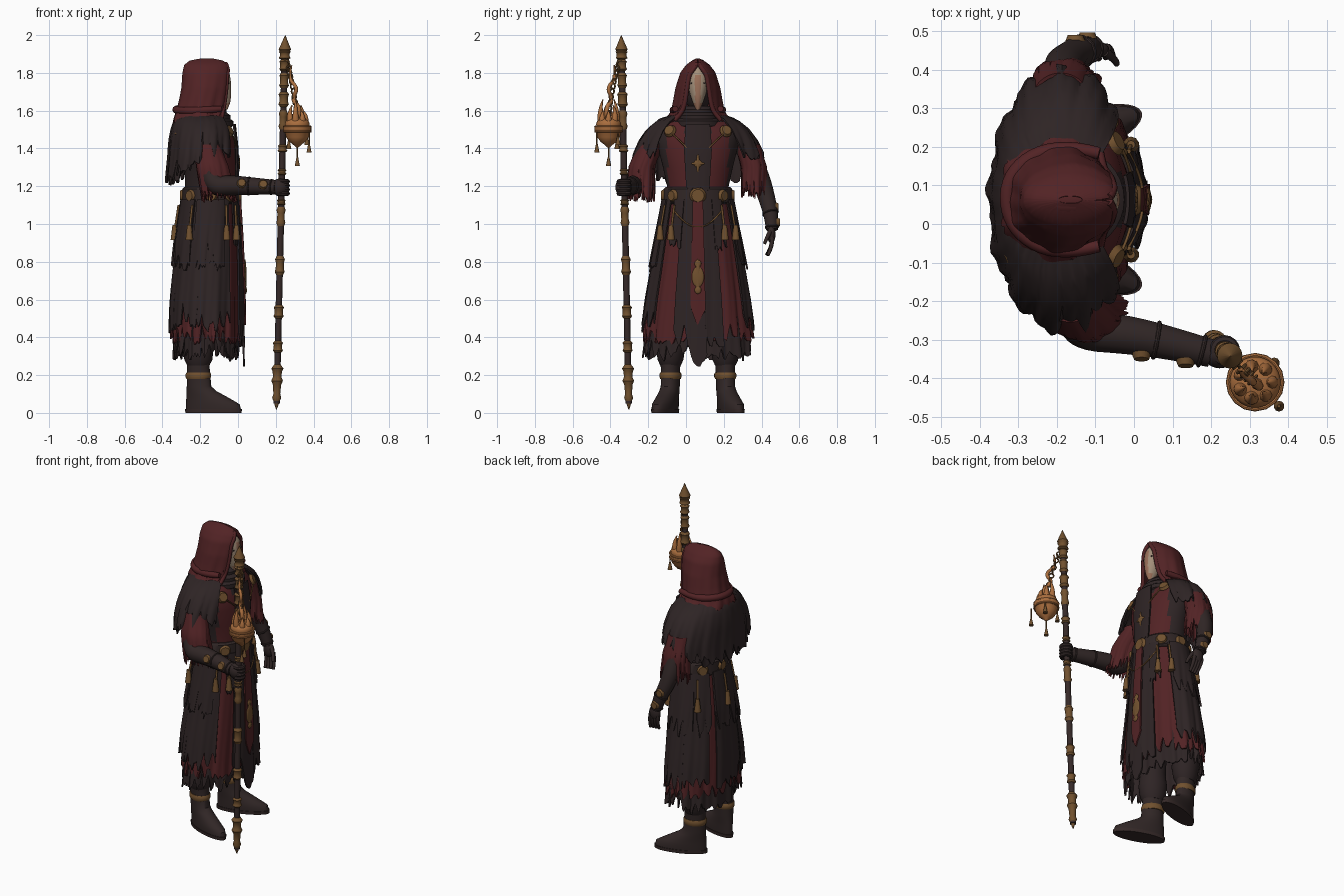
import bpy, bmesh, math, random
from mathutils import Vector, Matrix

if "Cube" in bpy.data.objects:
    bpy.data.objects.remove(bpy.data.objects["Cube"])

random.seed(4)
CY = 0.063                      # side-to-side centre of the figure, which faces +x


def material(name, r, g, b):
    m = bpy.data.materials.new(name)
    m.diffuse_color = (r, g, b, 1)
    m.use_nodes = True
    m.node_tree.nodes["Principled BSDF"].inputs["Base Color"].default_value = m.diffuse_color
    return m


BLACK = material("charcoal cloth", .027, .0175, .018)
RED = material("dark red cloth", .084, .0165, .018)
GOLD = material("aged brass", .165, .082, .028)
COPPER = material("copper", .40, .155, .048)
BONE = material("bone", .36, .27, .19)
ROSE = material("rosy bone", .32, .16, .10)
LEATHER = material("dark leather", .030, .0195, .019)
WOOD = material("dark wood", .036, .022, .021)


def add(name, bm, mats, rule=None):
    bmesh.ops.recalc_face_normals(bm, faces=bm.faces)
    if rule:
        for f in bm.faces:
            f.material_index = rule(f.calc_center_median())
    me = bpy.data.meshes.new(name)
    bm.to_mesh(me)
    bm.free()
    for m in mats if isinstance(mats, list) else [mats]:
        me.materials.append(m)
    ob = bpy.data.objects.new(name, me)
    bpy.context.collection.objects.link(ob)
    return ob


def loft(name, rings, mats, n=32, rule=None, matrix=None):
    """Stack of horizontal ellipses: (z, cx, cy, rx, ry)."""
    bm = bmesh.new()
    rows = [[bm.verts.new((cx + rx * math.cos(k * math.tau / n), cy + ry * math.sin(k * math.tau / n), z))
             for k in range(n)] for z, cx, cy, rx, ry in rings]
    for p, q in zip(rows, rows[1:]):
        for k in range(n):
            bm.faces.new((p[k], p[(k + 1) % n], q[(k + 1) % n], q[k]))
    bm.faces.new(rows[0])
    bm.faces.new(rows[-1])
    if matrix:
        bm.transform(matrix)
    return add(name, bm, mats, rule)


def sample(prof, z):
    for p, q in zip(prof, prof[1:]):
        if z >= q[0] or q is prof[-1]:
            t = min(1, max(0, (p[0] - z) / (p[0] - q[0])))
            return [u + (v - u) * t for u, v in zip(p, q)]


def cloth(name, prof, mat, hem, a0=0, a1=360, off=0, jag=.08, fold=.03, rows=10, pleats=13):
    """Ragged sheet round a profile (z, cx, cy, rx, ry[, opening angle]), top first."""
    bm, n = bmesh.new(), max(8, int((a1 - a0) / 2.5))
    closed = a1 - a0 == 360 and len(prof[0]) == 5
    teeth = [random.random() for _ in range(n)]
    ph, grid = random.random() * 6, []
    for i in range(n if closed else n + 1):
        a = a0 + (a1 - a0) * i / n
        zb = hem(a) if callable(hem) else hem
        zb += jag * (abs((i / 5) % 1 - .5) * 2 * teeth[i // 5] + .3 * teeth[i % n] - .4)
        col = []
        for j in range(rows + 1):
            t = j / rows
            s = sample(prof, prof[0][0] + (zb - prof[0][0]) * t)
            b = math.radians(a if len(s) == 5 else s[5] + (360 - 2 * s[5]) * i / n)
            w = 1 + fold * t * (math.sin(pleats * b + ph) + .5 * math.sin(2.3 * pleats * b + ph + 4 * t))
            z = prof[0][0] + (zb - prof[0][0]) * t
            col.append(bm.verts.new((s[1] + (s[3] * w + off) * math.cos(b),
                                     s[2] + (s[4] * w + off) * math.sin(b), z)))
        grid.append(col)
    for p, q in zip(grid, grid[1:] + grid[:1] if closed else grid[1:]):
        for j in range(rows):
            bm.faces.new((p[j], q[j], q[j + 1], p[j + 1]))
    ob = add(name, bm, mat)
    mod = ob.modifiers.new("thickness", "SOLIDIFY")
    mod.thickness, mod.offset = .009, 0
    return ob


def tube(name, pts, mat, order=3):
    """Smooth tube through points (x, y, z, radius)."""
    cu = bpy.data.curves.new(name, "CURVE")
    cu.dimensions, cu.bevel_depth, cu.bevel_resolution, cu.use_fill_caps = "3D", 1, 3, True
    sp = cu.splines.new("NURBS")
    sp.points.add(len(pts) - 1)
    for p, (x, y, z, r) in zip(sp.points, pts):
        p.co, p.radius = (x, y, z, 1), r
    sp.order_u, sp.use_endpoint_u, sp.resolution_u = order, True, 6
    cu.materials.append(mat)
    ob = bpy.data.objects.new(name, cu)
    bpy.context.collection.objects.link(ob)
    return ob


def ball(name, loc, size, mat):
    bm = bmesh.new()
    bmesh.ops.create_uvsphere(bm, u_segments=20, v_segments=12, radius=1,
                              matrix=Matrix.Translation(loc) @ Matrix.Diagonal((*size, 1)))
    return add(name, bm, mat)


def disc(name, loc, out, r, mat=GOLD, depth=.016, r2=None, n=20):
    """Medallion or cone with its axis along 'out'."""
    bm = bmesh.new()
    m = Matrix.Translation(loc) @ Vector(out).to_track_quat("Z", "Y").to_matrix().to_4x4()
    bmesh.ops.create_cone(bm, cap_ends=True, segments=n, radius1=r, radius2=r * .75 if r2 is None else r2,
                          depth=depth, matrix=m)
    return add(name, bm, mat)


def ring(name, loc, axis, R, r, mat):
    bpy.ops.mesh.primitive_torus_add(major_radius=R, minor_radius=r, major_segments=16, minor_segments=8,
                                     location=loc, rotation=Vector(axis).to_track_quat("Z", "Y").to_euler())
    ob = bpy.context.object
    ob.name = name
    ob.data.materials.append(mat)


# boots, baggy trousers and ankle bands, toes turned out
for side in (-1, 1):
    m = Matrix.Translation((-.21, CY + side * .145, 0)) @ Matrix.Rotation(side * .34, 4, "Z")
    loft("boot_sole", [(0, .085, 0, .157, .054), (.02, .085, 0, .159, .056)], WOOD, matrix=m)
    loft("boot", [(.02, .085, 0, .153, .053), (.045, .082, 0, .150, .054), (.065, .065, 0, .132, .052),
                  (.09, .042, 0, .108, .05), (.115, .018, 0, .082, .049), (.14, .004, 0, .067, .048),
                  (.24, .0, 0, .061, .050), (.30, 0, 0, .064, .056)], LEATHER, matrix=m)
    loft("trouser_leg", [(.25, 0, 0, .058, .053), (.28, 0, 0, .075, .067), (.35, 0, 0, .083, .078),
                         (.42, 0, 0, .075, .07), (.8, 0, -side * .03, .08, .08)], BLACK, matrix=m)
    loft("ankle_band", [(.18, 0, 0, .064, .053), (.19, 0, 0, .069, .057), (.205, 0, 0, .069, .057),
                        (.215, 0, 0, .064, .053)], GOLD, matrix=m)

# layered ragged skirt
SKIRT = [(1.13, -.145, CY, .135, .168), (.9, -.155, CY, .160, .212), (.6, -.165, CY, .180, .264),
         (.3, -.170, CY, .188, .302)]


def on_skirt(deg, z, off=.02):
    s, a = sample(SKIRT, z), math.radians(deg)
    return Vector((s[1] + (s[3] + off) * math.cos(a), s[2] + (s[4] + off) * math.sin(a), z))


cloth("under_skirt", SKIRT, BLACK, .32, off=-.02, jag=.13)
cloth("red_skirt", SKIRT, RED, .395, off=-.006, jag=.10)
for a0, a1, hem in ((7, 27, .36), (58, 104, .46), (101, 144, .49), (156, 207, .46),
                    (204, 256, .48), (252, 309, .47), (334, 353, .37)):
    cloth("skirt_panel", SKIRT, BLACK, hem, a0, a1, .012, jag=.13, fold=.02)
cloth("front_panel", SKIRT, BLACK, lambda a: .23 + abs(a) * .009, -9, 9, .014, jag=.05, fold=.005)
cloth("front_strip", SKIRT, RED, lambda a: .46 + abs(a) * .012, -8, 8, .022, jag=.05, fold=.005)
for a0, a1 in ((62, 118), (124, 148), (156, 182), (186, 238), (243, 298)):
    cloth("hip_panel", SKIRT, BLACK, .80, a0, a1, .020, jag=.16, fold=.02)
for a in (32, 328):
    cloth("hip_rag", SKIRT, BLACK, .90, a - 9, a + 9, .018, jag=.12, fold=.01)

# torso with two red strips down the chest
loft("torso", [(1.05, -.145, CY, .135, .165), (1.2, -.145, CY, .135, .163), (1.3, -.145, CY, .138, .185),
               (1.4, -.15, CY, .138, .21), (1.48, -.155, CY, .13, .22), (1.54, -.165, CY, .11, .18),
               (1.58, -.17, CY, .08, .1)], [BLACK, RED], 72,
     lambda c: int(c.x > -.14 and .062 < abs(c.y - CY) < .16 and c.z < 1.52))
cloth("chest_bib", [(1.53, -.15, CY, .13, .18), (1.4, -.15, CY, .145, .21), (1.15, -.145, CY, .145, .165)],
      BLACK, 1.18, -20, 20, .004, jag=.02, fold=.004)

# shoulder cape, longer at the back
CAPE = [(1.585, -.185, CY, .10, .10), (1.555, -.185, CY, .150, .20), (1.50, -.18, CY, .172, .268),
        (1.44, -.18, CY, .182, .308), (1.36, -.18, CY, .186, .338), (1.15, -.19, CY, .19, .345)]
cloth("shoulder_cape", CAPE, BLACK, lambda a: 1.37 - .13 * max(0, -math.cos(math.radians(a))), 42, 318, jag=.10)
cloth("back_cape", CAPE, BLACK, 1.25, 125, 235, -.014, jag=.12)
for x in (-.045, -.315):
    for s in (-1, 1):
        disc("shoulder_medallion", (x, CY + s * .15, 1.495), (.8 if x > -.1 else -.8, s * .4, .4), .034)

# scarf and hood
for z, rx, ry in ((1.535, .125, .13), (1.565, .11, .11), (1.595, .09, .09)):
    loft("scarf_fold", [(z - .03, -.15, CY, rx * .85, ry * .85), (z - .015, -.15, CY, rx, ry),
                        (z + .01, -.15, CY, rx, ry), (z + .03, -.155, CY, rx * .8, ry * .8)], BLACK)
HOOD = [(1.872, -.165, CY, .03, .008, 0), (1.862, -.168, CY, .085, .028, 1), (1.840, -.166, CY, .115, .058, 8),
        (1.80, -.166, CY, .125, .088, 30), (1.72, -.170, CY, .126, .112, 31), (1.65, -.180, CY, .130, .124, 32),
        (1.59, -.19, CY, .137, .136, 38), (1.555, -.192, CY, .148, .165, 46), (1.5, -.19, CY, .16, .20, 52)]
cloth("hood", HOOD, RED, 1.54, jag=.04, fold=.035, rows=30, pleats=6)
ball("hood_crown", (-.170, CY, 1.845), (.098, .042, .030), RED)
tube("hood_back_fold", [(-.09, CY - .12, 1.61, .016), (-.20, CY - .145, 1.60, .022), (-.325, CY - .07, 1.60, .02),
                        (-.33, CY + .07, 1.61, .02), (-.20, CY + .145, 1.60, .022), (-.09, CY + .12, 1.61, .016)], RED)
for s in (-1, 1):
    rim = [sample(HOOD, z) for z in (1.85, 1.82, 1.79, 1.74, 1.69, 1.64, 1.59, 1.55)]
    tube("hood_rim", [(p[1] + p[3] * math.cos(math.radians(p[5])), CY + s * p[4] * math.sin(math.radians(p[5])),
                       p[0], .012) for p in rim], RED)
ball("head", (-.17, CY, 1.71), (.09, .075, .12), BLACK)

# beaked mask with eye slits
loft("mask", [(1.605, -.070, CY, .014, .010), (1.64, -.080, CY, .038, .026), (1.68, -.090, CY, .054, .040),
              (1.74, -.097, CY, .061, .056), (1.79, -.10, CY, .057, .053), (1.825, -.105, CY, .042, .034),
              (1.84, -.11, CY, .02, .01)], [BONE, ROSE], 40,
     lambda c: int(c.x > -.09 and abs(c.y - CY) < .017 and c.z < 1.77))
for s in (-1, 1):
    disc("eye_slit", (-.050, CY + s * .034, 1.745), (.8, s * .5, 0), .006, BLACK, .008)

# arms, sleeves and forearm plates
ARMS = {-1: [(-.17, -.13, 1.45, .05), (-.16, -.20, 1.38, .052), (-.14, -.275, 1.20, .056), (-.03, -.285, 1.205, .053),
             (.08, -.305, 1.20, .046), (.20, -.335, 1.195, .038)],
        1: [(-.19, .26, 1.45, .05), (-.19, .335, 1.38, .054), (-.19, .395, 1.24, .054), (-.17, .43, 1.13, .046),
            (-.13, .452, 1.04, .039), (-.11, .455, .97, .032)]}
for s, pts in ARMS.items():
    tube("arm", pts, LEATHER)
    for p, q in zip(pts[3:], pts[4:]):
        a, b = Vector(p[:3]), Vector(q[:3])
        ring("forearm_strap", a.lerp(b, .8), b - a, (p[3] + (q[3] - p[3]) * .8) * .96, .006, LEATHER)
        side = Vector((0, s, 0)) if s > 0 else Vector((0, -1, .3))
        disc("forearm_plate", a.lerp(b, .45) + side * (p[3] - .004), side, .026)
cloth("sleeve", [(1.42, -.165, -.19, .065, .06), (1.3, -.135, -.235, .082, .064), (1.1, -.095, -.24, .088, .070)],
      RED, 1.16, jag=.12, fold=.06, pleats=6)
cloth("sleeve", [(1.42, -.19, .325, .068, .062), (1.3, -.185, .36, .08, .064), (1.1, -.175, .362, .088, .065)],
      RED, 1.18, jag=.13, fold=.06, pleats=6)

# gripping hand and relaxed hand
ball("grip_palm", (.222, -.338, 1.195), (.042, .036, .046), LEATHER)
for k in range(4):
    ring("grip_finger", (.235, -.328, 1.162 + k * .021), (.02, -.02, 1), .027, .013, LEATHER)
ball("hand_palm", (-.10, .452, .945), (.036, .022, .048), LEATHER)
for k in range(4):
    x = -.125 + k * .018
    tube("finger", [(x, .456, .93, .012), (x + .008, .457, .88, .011), (x + .016, .425 + k * .003, .835, .008)], LEATHER)
tube("thumb", [(-.075, .445, .96, .012), (-.05, .43, .93, .011), (-.045, .415, .895, .008)], LEATHER)

# belt, medallions, hanging charms and chains
loft("belt", [(1.105, -.145, CY, .142, .175), (1.115, -.145, CY, .152, .184), (1.185, -.145, CY, .15, .181),
              (1.195, -.145, CY, .14, .172)], LEATHER, 48)
for k, a in enumerate((0, 47, 90, 135, 180, 225, 270, 313)):
    c, s = math.cos(math.radians(a)), math.sin(math.radians(a))
    disc("belt_medallion", (-.145 + .155 * c, CY + .187 * s, 1.15), (c, s, 0), .044 if k == 0 else .034)
for a in (38, 60, 125, 180, 235, 300, 322):
    p, q = on_skirt(a, 1.10, .03), on_skirt(a, .99, .03)
    tube("charm_cord", [(*p, .006), (*q, .006)], GOLD, 2)
    disc("charm", on_skirt(a, .955, .03), (0, 0, 1), .021, depth=.08, r2=.011, n=10)
tube("waist_chain", [(*on_skirt(a, .98 + .09 * (a / 38) ** 2, .026), .004) for a in range(-38, 39, 19)], GOLD)
for s in (-1, 1):
    tube("chest_chain", [(-.035, CY + s * .14, 1.48, .004), (-.005, CY + s * .08, 1.43, .004),
                         (-.002, CY + s * .02, 1.36, .004)], GOLD)

# chest emblem and front panel ornament
for w, h in ((.036, .009), (.009, .050), (.022, .022)):
    ball("chest_emblem", (.002, CY, 1.32), (.009, w, h), GOLD)
for z, w, h in ((.72, .032, .055), (.72, .014, .095), (.79, .018, .02), (.65, .018, .02)):
    ball("panel_ornament", on_skirt(0, z, .026), (.008, w, h), GOLD)


# staff with brass collars and a spear tip
def staff(z):
    t = z / 2
    return .203 + .047 * t, -.302 - .041 * t


def stack(name, rings, mat):
    loft(name, [(z, *staff(z), r, r) for z, r in rings], mat, 16)


stack("staff_shaft", [(.05, .017), (1.95, .017)], WOOD)
stack("staff_foot", [(.018, .002), (.06, .016), (.08, .024), (.10, .018), (.15, .022), (.17, .031), (.19, .022),
                     (.22, .025), (.235, .032), (.255, .018)], GOLD)
for z0, z1, r in ((.32, .38, .027), (.50, .57, .027), (.73, .83, .026), (.99, 1.09, .024), (1.10, 1.13, .024),
                  (1.26, 1.29, .024), (1.38, 1.42, .026), (1.50, 1.60, .024), (1.62, 1.70, .028), (1.72, 1.80, .026),
                  (1.81, 1.87, .028), (1.87, 1.92, .032)):
    d = (z1 - z0) / 6
    stack("staff_collar", [(z0, .018), (z0 + d, r), (z0 + 2 * d, r * .82), (z1 - 2 * d, r * .82), (z1 - d, r),
                           (z1, .018)], GOLD)
stack("staff_tip", [(1.90, .018), (1.925, .033), (1.94, .026), (2.0, .001)], GOLD)

# hanging censer with flames, chain and pendants
LX, LY = .314, -.41
loft("censer_bowl", [(z, LX, LY, r, r) for z, r in
                     ((1.405, .006), (1.42, .022), (1.435, .042), (1.46, .060), (1.485, .066), (1.495, .074),
                      (1.51, .074), (1.515, .064), (1.53, .066), (1.545, .060), (1.56, .040), (1.565, .01))], COPPER)
for z in (1.49, 1.515):
    ring("censer_rim", (LX, LY, z), (0, 0, 1), .070, .006, COPPER)
for k in range(7):
    a, h = k * math.tau / 7, .05 + .03 * (k % 3)
    c, s = math.cos(a), math.sin(a)
    tube("flame", [(LX + .036 * c, LY + .036 * s, 1.53, .022), (LX + .054 * c, LY + .054 * s, 1.55 + h * .4, .014),
                   (LX + .03 * c, LY + .03 * s, 1.55 + h, .002)], COPPER)
path = [Vector((.252, -.345, 1.88)), Vector((.285, -.385, 1.78)), Vector((.312, -.408, 1.58))]
for k in range(13):
    t = k / 12
    p = path[0].lerp(path[1], t).lerp(path[1].lerp(path[2], t), t)
    ring("chain_link", p, (1, -1, 0) if k % 2 else (1, 1, 0), .014, .0045, GOLD)
tube("curling_smoke", [(LX, LY, 1.55, .015), (LX + .02, LY - .02, 1.61, .012), (LX - .03, LY + .025, 1.66, .012),
                       (LX + .005, LY - .01, 1.72, .010), (LX - .05, LY + .04, 1.77, .009),
                       (LX - .03, LY + .03, 1.84, .004)], COPPER)
for x, y, z, h in ((0, 0, 1.41, .10), (.062, -.062, 1.49, .11), (-.045, .045, 1.48, .08), (.05, .05, 1.48, .06)):
    tube("pendant_cord", [(LX + x, LY + y, z, .004), (LX + x, LY + y, z - h + .03, .004)], GOLD, 2)
    disc("pendant", (LX + x, LY + y, z - h + .02), (0, 0, 1), .014, depth=.045, r2=.005, n=10)

# turn curves into meshes and smooth everything
bpy.ops.object.select_all(action="SELECT")
bpy.context.view_layer.objects.active = bpy.data.objects["torso"]
bpy.ops.object.convert(target="MESH")
bpy.ops.object.shade_smooth_by_angle(angle=math.radians(40))
